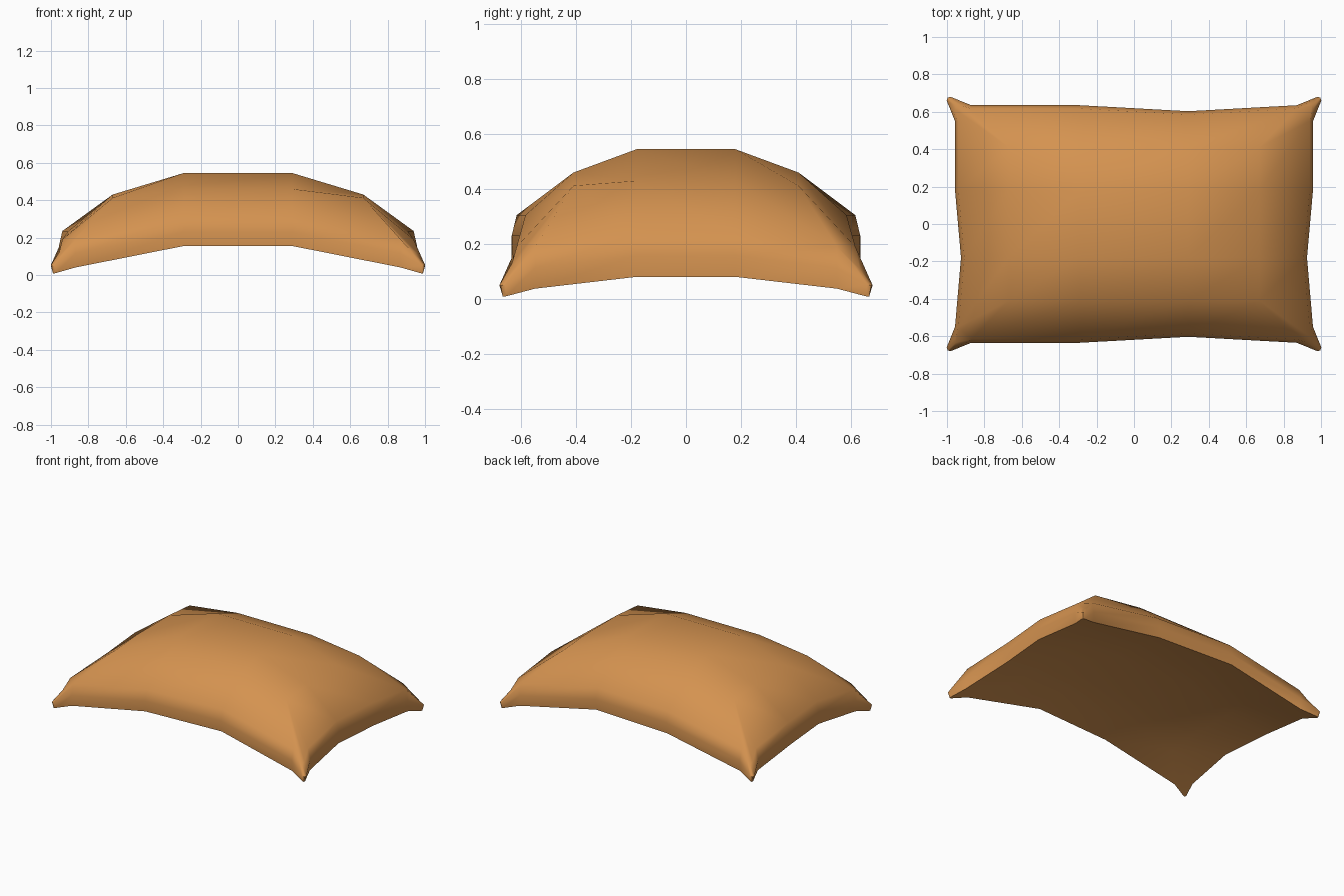
import bpy, bmesh

if "Cube" in bpy.data.objects:
    bpy.data.objects.remove(bpy.data.objects["Cube"])

N = 6
# heights by ring index from the middle (0) to the rim (2): [x ring][y ring]
TOP_Z = [[.545, .46, .305], [.43, .412, .19], [.235, .19, .085]]
MID_Z = [[.31, .3, .235], [.25, .2, .12], [.165, .12, .045]]
LOW_Z = [[.205, .19, .155], [.14, .12, .04], [.08, .037, .004]]


def ring(k):
    return int(abs(k - 2.5))


def point(i, j, table, inset):
    """Position of grid node i, j: corners pull out into ears, edges sag in."""
    a, b = ring(i), ring(j)
    sx, sy = (1 if i > 2 else -1), (1 if j > 2 else -1)
    x, y = (.29, .67, .955)[a], (.18, .41, .635)[b]
    if a == 2 and b == 2:
        x, y = 1.005 - inset * 2.2, .683 - inset * 2
    elif a == 2:
        x = (.925 if j == 2 else .957) - inset
        y = (.18, .55)[b]
    elif b == 2:
        y = (.603 if i == 3 else .635) - inset
        x = (.29, .87)[a]
    return sx * x, sy * y, table[a][b]


bm = bmesh.new()
top = {(i, j): bm.verts.new(point(i, j, TOP_Z, .018)) for i in range(N) for j in range(N)}
low = {(i, j): bm.verts.new(point(i, j, LOW_Z, .004)) for i in range(N) for j in range(N)}

# domed top and hollow underside
for i in range(N - 1):
    for j in range(N - 1):
        quad = [(i, j), (i + 1, j), (i + 1, j + 1), (i, j + 1)]
        bm.faces.new([top[q] for q in quad])
        bm.faces.new([low[q] for q in reversed(quad)])

# side band with a softly bulging middle loop
M = N - 1
loop = ([(i, 0) for i in range(M)] + [(M, j) for j in range(M)]
        + [(i, M) for i in range(M, 0, -1)] + [(0, j) for j in range(M, 0, -1)])
mid = {q: bm.verts.new(point(*q, MID_Z, 0)) for q in loop}
for q in loop:
    if q in ((0, 0), (M, 0), (M, M), (0, M)):
        continue
    a = mid[q]
    a.co.z = low[q].co.z * .5 + top[q].co.z * .5
for k, q in enumerate(loop):
    r = loop[(k + 1) % len(loop)]
    bm.faces.new([low[q], low[r], mid[r], mid[q]])
    bm.faces.new([mid[q], mid[r], top[r], top[q]])

# rounded ear tips
tips = []
for q in ((0, 0), (M, 0), (M, M), (0, M)):
    tips += [bm.edges.get((low[q], mid[q])), bm.edges.get((mid[q], top[q]))]
bmesh.ops.bevel(bm, geom=tips, offset=.022, segments=2, profile=.5, affect='EDGES')
bmesh.ops.recalc_face_normals(bm, faces=bm.faces)

mesh = bpy.data.meshes.new("pillow")
bm.to_mesh(mesh)
bm.free()
pillow = bpy.data.objects.new("pillow", mesh)
bpy.context.collection.objects.link(pillow)

mat = bpy.data.materials.new("orange_cloth")
mat.diffuse_color = (.66, .29, .08, 1)
mat.use_nodes = True
mat.node_tree.nodes["Principled BSDF"].inputs["Base Color"].default_value = mat.diffuse_color
mesh.materials.append(mat)

bpy.context.view_layer.objects.active = pillow
pillow.select_set(True)
bpy.ops.object.shade_smooth_by_angle(angle=.8)
